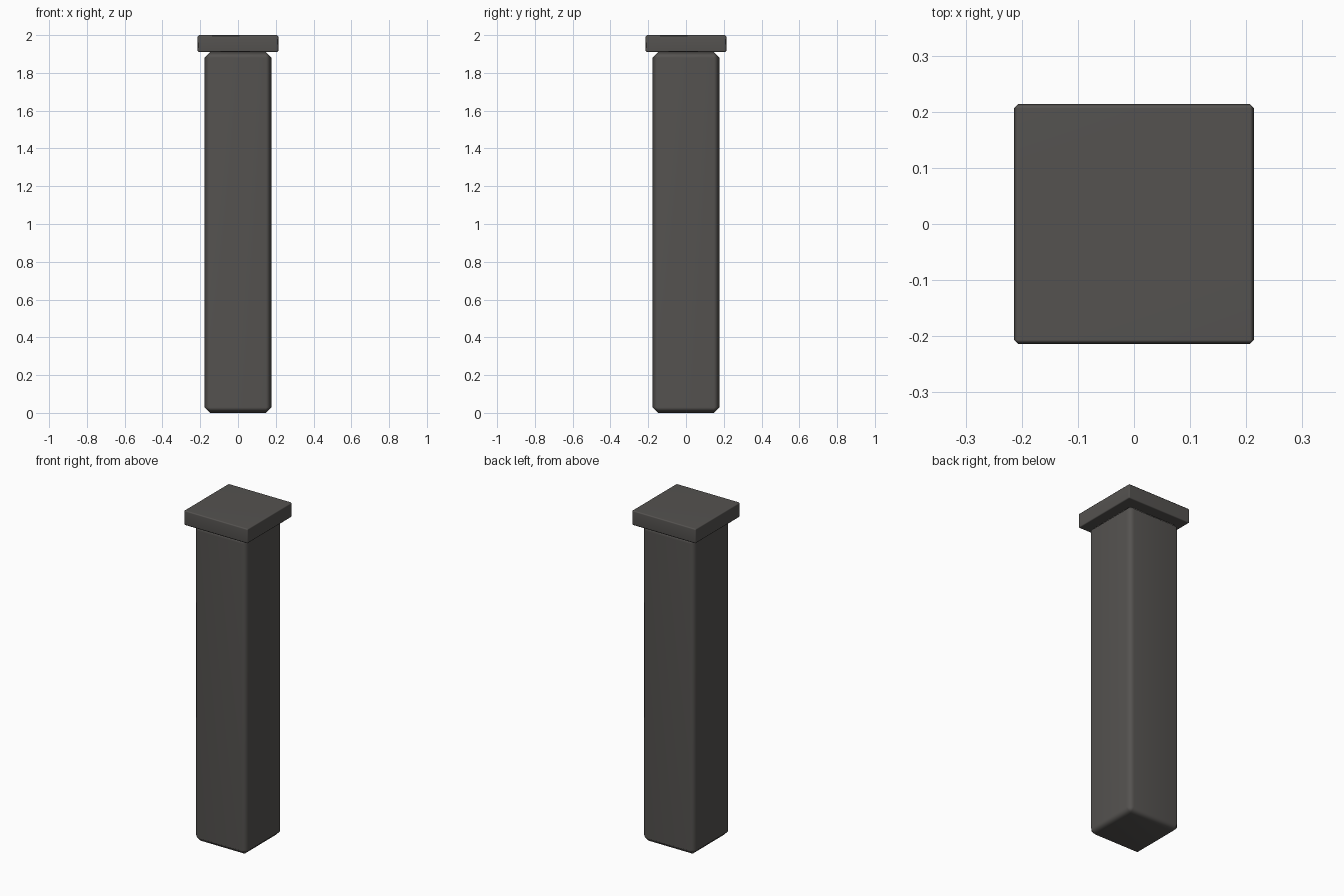
import bpy

if "Cube" in bpy.data.objects:
    bpy.data.objects.remove(bpy.data.objects["Cube"])

stone = bpy.data.materials.new("dark_stone")
stone.diffuse_color = (0.09, 0.085, 0.08, 1)
stone.use_nodes = True
stone.node_tree.nodes["Principled BSDF"].inputs["Base Color"].default_value = stone.diffuse_color


def bevelled_box(name, width, z0, z1, bevel):
    bpy.ops.mesh.primitive_cube_add(size=1, location=(0, 0, (z0 + z1) / 2))
    ob = bpy.context.object
    ob.name = name
    ob.scale = (width, width, z1 - z0)
    bpy.ops.object.transform_apply(location=False, rotation=False, scale=True)
    mod = ob.modifiers.new("edge_bevel", 'BEVEL')
    mod.width = bevel
    mod.segments = 1
    bpy.ops.object.modifier_apply(modifier=mod.name)
    # Smooth across the chamfers while keeping the broad faces flat
    bpy.ops.object.shade_smooth()
    weighted = ob.modifiers.new("weighted_normals", 'WEIGHTED_NORMAL')
    weighted.keep_sharp = True
    ob.data.materials.append(stone)
    return ob


# Square shaft with chamfered edges
bevelled_box("post_shaft", 0.355, 0.0, 1.91, 0.03)
# Overhanging flat cap
bevelled_box("post_cap", 0.427, 1.91, 2.0, 0.007)
